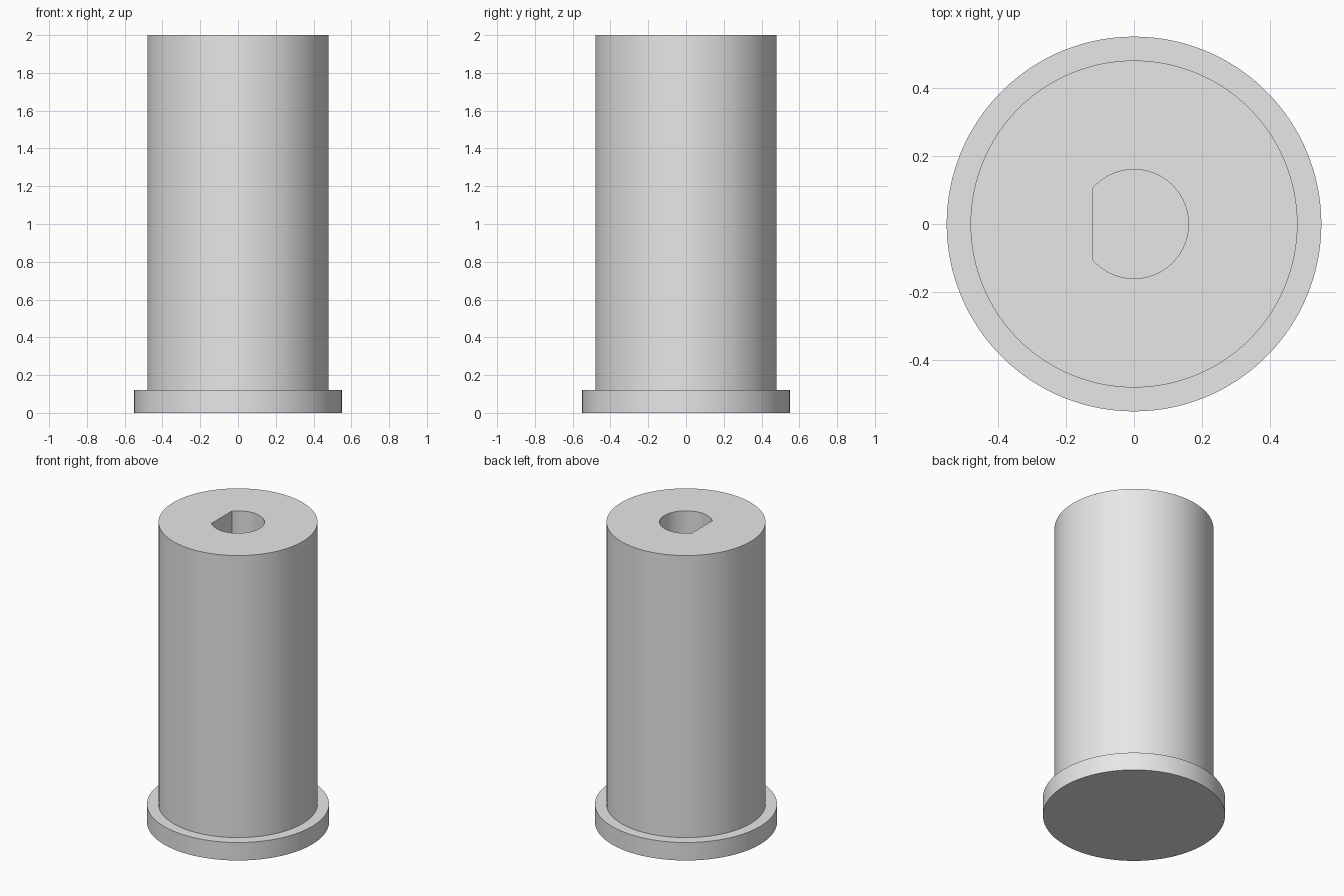
import bpy, bmesh, math

if "Cube" in bpy.data.objects:
    bpy.data.objects.remove(bpy.data.objects["Cube"])

SEGMENTS = 128
HOLE_R, FLAT_X, HOLE_FLOOR = 0.16, -0.12, 0.12

grey = bpy.data.materials.new("plain grey")
grey.diffuse_color = (0.8, 0.8, 0.8, 1)
grey.use_nodes = True
grey.node_tree.nodes["Principled BSDF"].inputs["Base Color"].default_value = grey.diffuse_color


def make_object(name, bm):
    bmesh.ops.recalc_face_normals(bm, faces=bm.faces)
    mesh = bpy.data.meshes.new(name)
    bm.to_mesh(mesh)
    bm.free()
    mesh.materials.append(grey)
    obj = bpy.data.objects.new(name, mesh)
    bpy.context.collection.objects.link(obj)
    return obj


def circle(r, start=0.0, end=2 * math.pi, n=SEGMENTS, closed=True):
    count = n if closed else n + 1
    return [(r * math.cos(start + (end - start) * i / n),
             r * math.sin(start + (end - start) * i / n)) for i in range(count)]


# Flanged pin: stacked rings bridged into one closed body
bm = bmesh.new()
rings = [[bm.verts.new((x, y, z)) for x, y in circle(r)]
         for r, z in ((0.55, 0), (0.55, 0.12), (0.48, 0.12), (0.48, 2))]
for low, high in zip(rings, rings[1:]):
    for i in range(SEGMENTS):
        j = (i + 1) % SEGMENTS
        bm.faces.new((low[i], low[j], high[j], high[i]))
bm.faces.new(rings[0])
bm.faces.new(rings[-1])
pin = make_object("flanged_pin", bm)

# D-shaped cutter: an arc closed by a straight flat
corner = math.acos(FLAT_X / HOLE_R)
bm = bmesh.new()
profile = bm.faces.new([bm.verts.new((x, y, HOLE_FLOOR)) for x, y in
                        circle(HOLE_R, -corner, corner, 72, closed=False)])
top = bmesh.ops.extrude_face_region(bm, geom=[profile])["geom"]
bmesh.ops.translate(bm, vec=(0, 0, 2.1 - HOLE_FLOOR),
                    verts=[v for v in top if isinstance(v, bmesh.types.BMVert)])
cutter = make_object("hole_cutter", bm)
cutter.hide_render = True
cutter.hide_set(True)

# Blind D-shaped shaft hole
cut = pin.modifiers.new("shaft hole", "BOOLEAN")
cut.operation = "DIFFERENCE"
cut.solver = "EXACT"
cut.object = cutter
bpy.context.view_layer.objects.active = pin
pin.select_set(True)
bpy.ops.object.modifier_apply(modifier=cut.name)
bpy.data.objects.remove(cutter)
bpy.ops.object.shade_smooth_by_angle(angle=math.radians(30))
